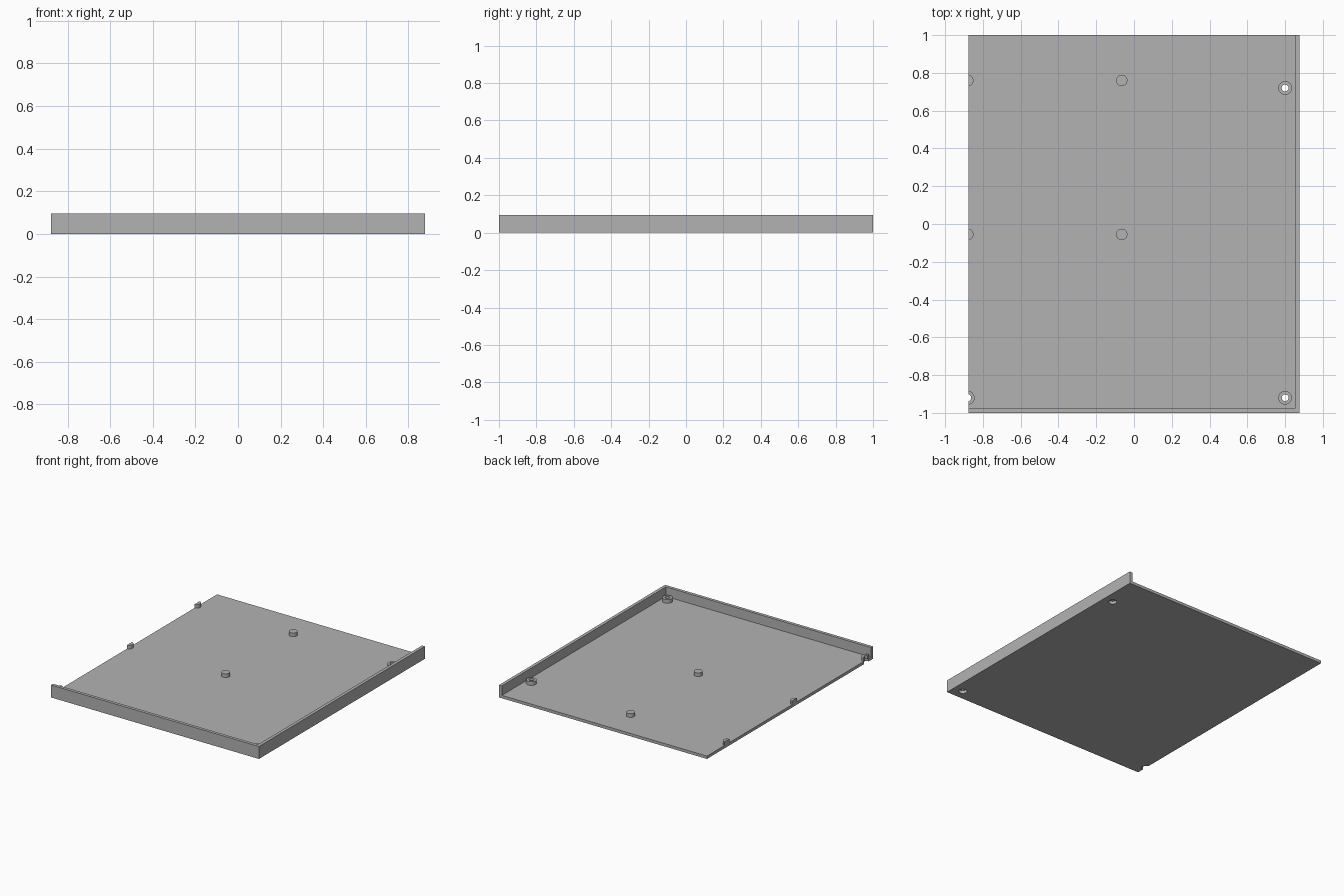
import bpy, bmesh, math
from mathutils import Matrix

if "Cube" in bpy.data.objects:
    bpy.data.objects.remove(bpy.data.objects["Cube"])

W, D, H = 0.877, 1.0, 0.095        # half width, half depth, wall height
FLOOR, WALL = 0.022, 0.024
PEG_TOP = 0.05

grey = bpy.data.materials.new("light grey")
grey.diffuse_color = (0.45, 0.45, 0.45, 1)
grey.use_nodes = True
grey.node_tree.nodes["Principled BSDF"].inputs["Base Color"].default_value = grey.diffuse_color


def finish(name, bm):
    bmesh.ops.recalc_face_normals(bm, faces=bm.faces)
    me = bpy.data.meshes.new(name)
    bm.to_mesh(me)
    bm.free()
    ob = bpy.data.objects.new(name, me)
    me.materials.append(grey)
    bpy.context.collection.objects.link(ob)
    return ob


def box(name, x0, x1, y0, y1, z0, z1):
    bm = bmesh.new()
    m = Matrix.Translation(((x0 + x1) / 2, (y0 + y1) / 2, (z0 + z1) / 2))
    bmesh.ops.create_cube(bm, size=1, matrix=m @ Matrix.Diagonal((x1 - x0, y1 - y0, z1 - z0, 1)))
    return finish(name, bm)


def lathe(name, x, y, profile, clip=True):
    """Spin a closed (radius, z) profile; trim what passes the left edge."""
    bm = bmesh.new()
    vs = [bm.verts.new((r, 0, z)) for r, z in profile]
    es = [bm.edges.new((a, b)) for a, b in zip(vs, vs[1:] + vs[:1])]
    bmesh.ops.spin(bm, geom=vs + es, cent=(0, 0, 0), axis=(0, 0, 1), angle=math.tau, steps=32)
    bmesh.ops.remove_doubles(bm, verts=bm.verts, dist=1e-5)
    axis = [e for e in bm.edges if all(v.co.xy.length < 1e-6 for v in e.verts)]
    bmesh.ops.delete(bm, geom=axis, context='EDGES')
    bmesh.ops.translate(bm, verts=bm.verts, vec=(x, y, 0))
    if clip and x < -0.8:
        cut = bmesh.ops.bisect_plane(bm, geom=bm.verts[:] + bm.edges[:] + bm.faces[:], dist=1e-6,
                                     plane_co=(-W, 0, 0), plane_no=(-1, 0, 0), clear_outer=True)
        edges = [g for g in cut['geom_cut'] if isinstance(g, bmesh.types.BMEdge)]
        bmesh.ops.holes_fill(bm, edges=edges, sides=0)
    return finish(name, bm)


def subtract(target, cutter):
    mod = target.modifiers.new(cutter.name, 'BOOLEAN')
    mod.operation, mod.solver, mod.object = 'DIFFERENCE', 'EXACT', cutter
    cutter.hide_render = True
    cutter.hide_set(True)


# Tray: a block with a pocket open to the back and left
tray = box("tray", -W, W, -D, D, 0, H)
subtract(tray, box("pocket_cutter", -W - 1, W - WALL, -D + WALL, D + 1, FLOOR, H + 1))

# Screw bosses: rings over wider holes in the floor
for i, (x, y) in enumerate([(0.8, 0.72), (0.8, -0.92), (-0.88, -0.92)], 1):
    lathe(f"screw_boss_{i}", x, y,
          [(0.018, FLOOR), (0.036, FLOOR), (0.036, PEG_TOP), (0.018, PEG_TOP)])
    subtract(tray, lathe(f"screw_hole_cutter_{i}", x, y,
                         [(0, -0.1), (0.029, -0.1), (0.029, FLOOR + 0.01), (0, FLOOR + 0.01)], False))

# Solid support pegs, the left pair cut in half by the tray edge
for i, x in enumerate((-0.88, -0.065)):
    for j, y in enumerate((-0.055, 0.76)):
        lathe(f"support_peg_{2 * i + j + 1}", x, y,
              [(0, FLOOR - 0.005), (0.03, FLOOR - 0.005), (0.03, PEG_TOP), (0, PEG_TOP)])

# Smooth round sides with sharp rims
for ob in bpy.context.collection.objects:
    if ob.name.startswith(("screw_boss", "support_peg")):
        bpy.ops.object.select_all(action='DESELECT')
        ob.select_set(True)
        bpy.context.view_layer.objects.active = ob
        bpy.ops.object.shade_smooth_by_angle(angle=math.radians(35))
